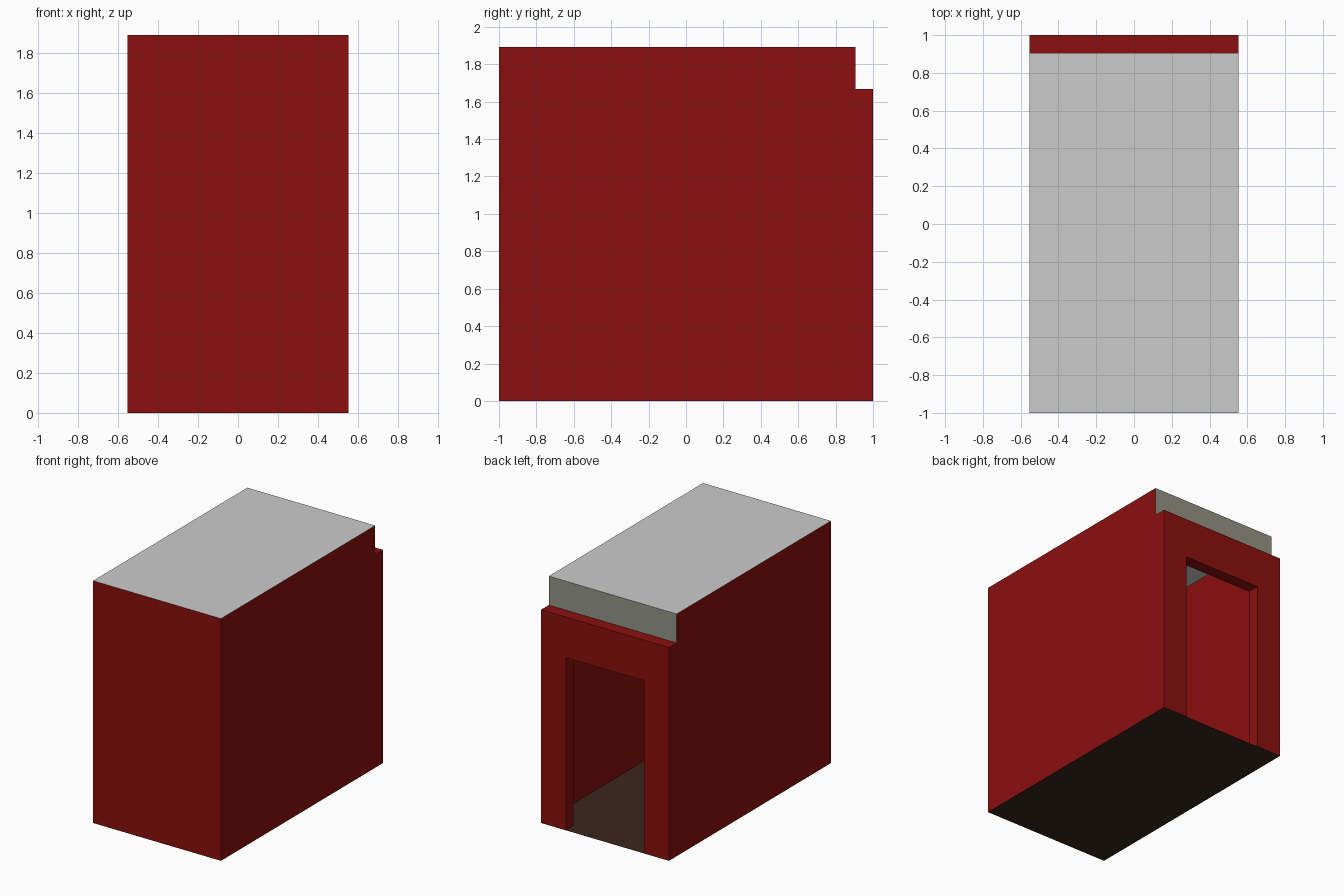
import bpy, bmesh
from mathutils import Vector

if "Cube" in bpy.data.objects:
    bpy.data.objects.remove(bpy.data.objects["Cube"])

W, H = 0.553, 1.893          # half width, full height
YF, YS, YB = -1.0, 0.905, 1.0  # front, step, back
STEP, DOOR_W, DOOR_H, BASE = 1.667, 0.338, 1.35, 0.001


def material(name, rgb):
    m = bpy.data.materials.new(name)
    m.diffuse_color = (*rgb, 1)
    m.use_nodes = True
    m.node_tree.nodes["Principled BSDF"].inputs["Base Color"].default_value = m.diffuse_color
    return m


def profile(name, pts, mat=None, extrude=None):
    """Flat panel from an outline, optionally extruded into a solid."""
    bm = bmesh.new()
    face = bm.faces.new([bm.verts.new(p) for p in pts])
    if extrude:
        res = bmesh.ops.extrude_face_region(bm, geom=[face], use_keep_orig=True)
        verts = [g for g in res["geom"] if isinstance(g, bmesh.types.BMVert)]
        bmesh.ops.translate(bm, verts=verts, vec=Vector(extrude))
        bmesh.ops.recalc_face_normals(bm, faces=bm.faces)
    me = bpy.data.meshes.new(name)
    bm.to_mesh(me)
    bm.free()
    ob = bpy.data.objects.new(name, me)
    bpy.context.collection.objects.link(ob)
    if mat:
        me.materials.append(mat)
    return ob


red = material("red_paint", (0.256, 0.005, 0.0045))
brown = material("dark_floor", (0.043, 0.0195, 0.0115))
stone = material("weathered_grey", (0.29, 0.295, 0.24))

# Thin shell: front wall and two side walls
profile("front_wall", [(-W, YF, 0), (W, YF, 0), (W, YF, H), (-W, YF, H)], red)
for name, s in (("left_wall", -1), ("right_wall", 1)):
    pts = [(s * W, YF, 0), (s * W, YS, 0), (s * W, YS, H), (s * W, YF, H)]
    profile(name, pts if s > 0 else pts[::-1], red)

# Roof and floor sheets
profile("roof", [(-W, YF, H), (W, YF, H), (W, YS, H), (-W, YS, H)])
profile("floor", [(-W, YB, 0), (W, YB, 0), (W, YF, 0), (-W, YF, 0)], brown)

# Grey strip above the doorway wall
profile("upper_panel", [(W, YS, STEP), (-W, YS, STEP), (-W, YS, H), (W, YS, H)], stone)

# Thick back wall with the doorway cut into its outline
half = [(W, STEP), (W, BASE), (DOOR_W, BASE), (DOOR_W, DOOR_H)]
outline = half + [(-x, z) for x, z in reversed(half)]
profile("doorway_wall", [(x, YS, z) for x, z in outline], red, (0, YB - YS, 0))
